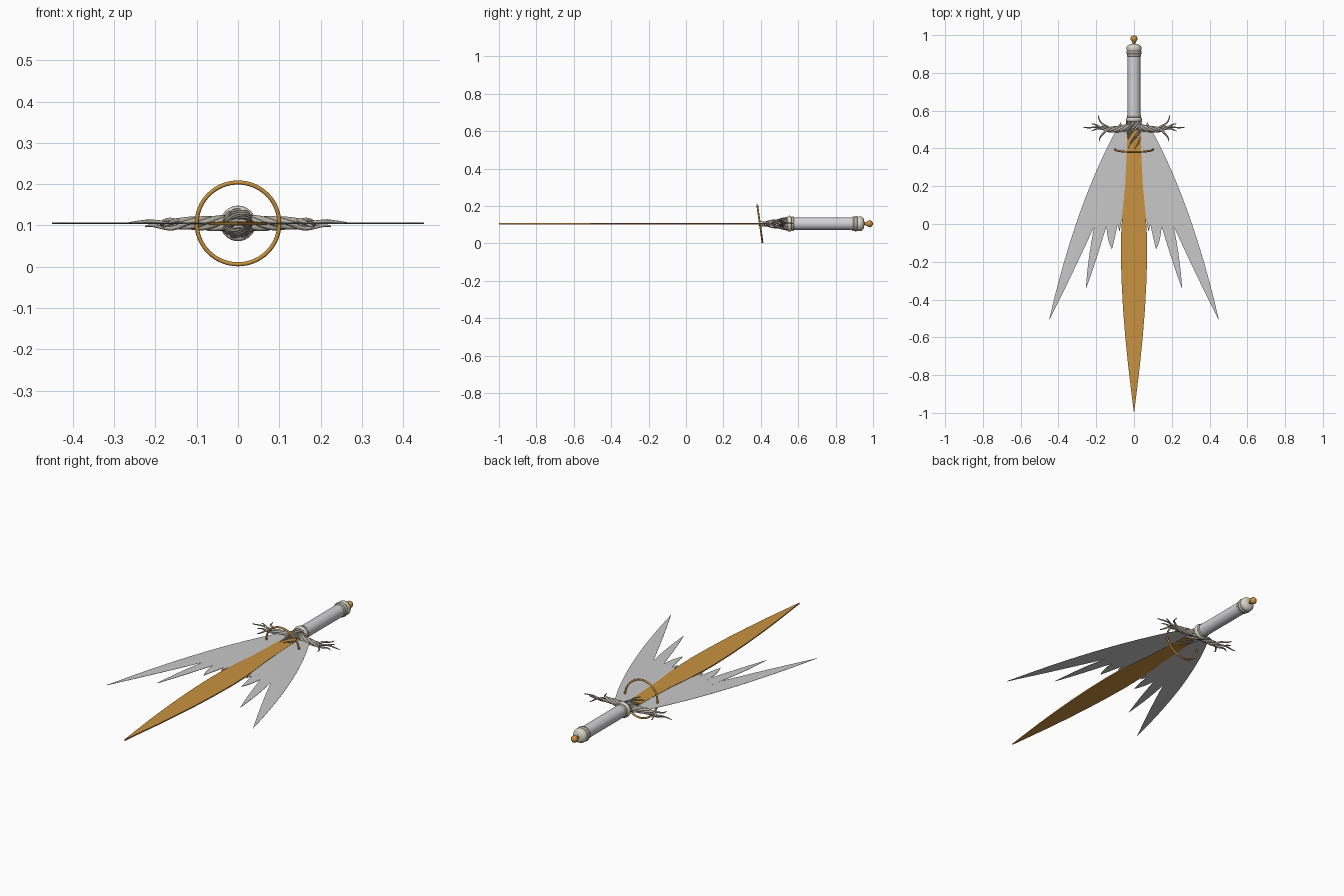
import bpy, bmesh, math
from mathutils import Vector

if "Cube" in bpy.data.objects:
    bpy.data.objects.remove(bpy.data.objects["Cube"])

AXIS_Z = 0.105


def material(name, rgb):
    m = bpy.data.materials.new(name)
    m.use_nodes = True
    m.diffuse_color = (*rgb, 1)
    m.node_tree.nodes["Principled BSDF"].inputs["Base Color"].default_value = (*rgb, 1)
    return m


GOLD = material("warm gold", (0.58, 0.29, 0.05))
STEEL = material("pale steel", (0.58, 0.58, 0.58))
GRIP = material("grip white", (0.64, 0.64, 0.66))
IVORY = material("ivory", (0.68, 0.66, 0.58))
TWIG = material("weathered silver", (0.42, 0.40, 0.34))


def finish(name, bm, mat, angle=40):
    bmesh.ops.recalc_face_normals(bm, faces=bm.faces)
    mesh = bpy.data.meshes.new(name)
    bm.to_mesh(mesh)
    bm.free()
    mesh.materials.append(mat)
    ob = bpy.data.objects.new(name, mesh)
    bpy.context.collection.objects.link(ob)
    bpy.ops.object.select_all(action='DESELECT')
    bpy.context.view_layer.objects.active = ob
    ob.select_set(True)
    bpy.ops.object.shade_smooth_by_angle(angle=math.radians(angle))
    return ob


def loft(name, rings, mat, angle=40):
    """Skin closed rings of points and cap both ends."""
    bm = bmesh.new()
    rows = [[bm.verts.new(p) for p in ring] for ring in rings]
    n = len(rows[0])
    for a, b in zip(rows, rows[1:]):
        for i in range(n):
            bm.faces.new((a[i], a[(i + 1) % n], b[(i + 1) % n], b[i]))
    bm.faces.new(rows[0])
    bm.faces.new(rows[-1])
    return finish(name, bm, mat, angle)


def lathe(name, profile, mat, segs=32):
    """Revolve (y, radius) pairs around the sword's long axis."""
    turns = [2 * math.pi * i / segs for i in range(segs)]
    return loft(name, [[(r * math.cos(t), y, AXIS_Z + r * math.sin(t)) for t in turns]
                       for y, r in profile], mat)


def bead(y, half, r, swell, n=7):
    """Rounded band profile."""
    steps = [math.pi * i / (n - 1) for i in range(n)]
    return [(y - half * math.cos(t), r + swell * math.sin(t)) for t in steps]


def blade_plate(name, edge_a, edge_b, mat, rim, ridge, z=AXIS_Z):
    """Thin plate with a raised centre ridge between two edges."""
    rings = []
    for (ax, ay), (bx, by) in zip(edge_a, edge_b):
        mx, my = (ax + bx) / 2, (ay + by) / 2
        rings.append([(ax, ay, z + rim), (mx, my, z + ridge), (bx, by, z + rim),
                      (bx, by, z - rim), (mx, my, z - ridge), (ax, ay, z - rim)])
    return loft(name, rings, mat, 20)


def bezier(a, c, b, n=16):
    a, c, b = Vector(a), Vector(c), Vector(b)
    return [a * (1 - t) ** 2 + c * 2 * t * (1 - t) + b * t * t
            for t in (i / n for i in range(n + 1))]


def tube(name, points, radii, mat, sides=8):
    """Tapered tube along a path."""
    pts = [Vector(p) for p in points]
    rings = []
    for i, p in enumerate(pts):
        d = (pts[min(i + 1, len(pts) - 1)] - pts[max(i - 1, 0)]).normalized()
        u = d.cross(Vector((0, 0, 1)))
        u = u.normalized() if u.length > 0.01 else Vector((1, 0, 0))
        v = d.cross(u)
        rings.append([p + (u * math.cos(t) + v * math.sin(t)) * radii[i]
                      for t in (2 * math.pi * k / sides for k in range(sides))])
    return loft(name, rings, mat, 60)


# Golden centre blade
outline = [(0.54, 0.035), (0.4, 0.037), (0.2, 0.047), (0.05, 0.062), (-0.05, 0.068),
           (-0.15, 0.07), (-0.3, 0.066), (-0.45, 0.058), (-0.6, 0.046),
           (-0.75, 0.031), (-0.9, 0.013), (-1.0, 0.0005)]
blade_plate("centre_blade", [(-w, y) for y, w in outline], [(w, y) for y, w in outline],
            GOLD, 0.0035, 0.005)

# Feather blades: outer root, outer control, tip, inner control, inner root
feathers = [
    ((0.07, 0.54), (0.30, 0.14), (0.45, -0.51), (0.25, -0.12), (0.03, 0.40)),
    ((0.06, 0.50), (0.23, 0.05), (0.255, -0.344), (0.17, -0.12), (0.03, 0.40)),
    ((0.05, 0.50), (0.20, 0.02), (0.117, -0.135), (0.08, 0.0), (0.02, 0.40)),
    ((0.04, 0.50), (0.13, 0.10), (0.076, -0.04), (0.06, 0.05), (0.01, 0.40)),
]
for side, label in ((1, "left"), (-1, "right")):
    for k, (ro, co, tip, ci, ri) in enumerate(feathers):
        outer = [(side * p.x, p.y) for p in bezier(ro, co, tip)]
        inner = [(side * p.x, p.y) for p in bezier(ri, ci, tip)]
        blade_plate(f"{label}_feather_{k + 1}", outer, inner, STEEL,
                    0.0006 + 0.0003 * k, 0.0016 + 0.0003 * k)

# Ring around the blade, leaning forward at the top
bpy.ops.mesh.primitive_torus_add(major_radius=0.1, minor_radius=0.005, major_segments=64,
                                 minor_segments=10, location=(0, 0.395, AXIS_Z),
                                 rotation=(math.radians(98), 0, 0))
ring = bpy.context.object
ring.name = "blade_ring"
ring.data.materials.append(GOLD)
bpy.ops.object.shade_smooth_by_angle(angle=math.radians(60))

# Grip, collars, pommel and finial
lathe("grip", [(0.54, 0.034), (0.9, 0.034)], GRIP)
lathe("front_collar", bead(0.553, 0.012, 0.034, 0.009), IVORY)
lathe("front_collar_rim", bead(0.571, 0.007, 0.034, 0.004), TWIG)
lathe("rear_collar_rim", bead(0.893, 0.007, 0.033, 0.005), TWIG)
lathe("rear_collar", bead(0.908, 0.010, 0.034, 0.007), TWIG)
lathe("pommel", [(0.912, 0.034), (0.922, 0.039), (0.935, 0.039), (0.945, 0.034),
                 (0.951, 0.024), (0.954, 0.008)], IVORY)
lathe("finial", [(0.95, 0.009), (0.957, 0.007), (0.967, 0.012), (0.976, 0.018),
                 (0.985, 0.019), (0.993, 0.014), (0.998, 0.007), (1.0, 0.001)], GOLD)

# Twisted branch guard: strands share a stem, then split toward their own tips
tips = [(0.27, 0.512, 0.0), (0.19, 0.578, 0.003), (0.185, 0.435, -0.003),
        (0.225, 0.530, 0.008), (0.225, 0.492, -0.008)]
steps = 24
for side, label in ((1, "left"), (-1, "right")):
    for k, (tx, ty, tz) in enumerate(tips):
        stem, bend, tip = Vector((0, 0.525, 0)), Vector((0.13, 0.50, 0)), Vector((tx, ty, tz))
        knee = Vector((0.18, 0.51 + (ty - 0.51) * 0.25, tz))
        path = bezier(stem, (0.06, 0.50, 0), bend, steps // 2)
        path += bezier(bend, knee, tip, steps // 2)[1:]
        pts, radii = [], []
        for i, p in enumerate(path):
            t = i / steps
            a = k * 2 * math.pi / len(tips) + t * 9
            swing = 0.013 * (1 - t) ** 0.5
            pts.append((side * p.x, p.y + swing * math.cos(a),
                        AXIS_Z + p.z + swing * math.sin(a)))
            radii.append(0.0075 * (1 - t) ** 0.6 + 0.0015)
        tube(f"{label}_guard_branch_{k + 1}", pts, radii, TWIG)

# Vines wrapping the blade root, narrowing toward the ring
vines = 9
for k in range(vines):
    pts, radii = [], []
    reach = 0.12 + 0.05 * ((k * 4) % vines) / vines
    for i in range(steps + 1):
        t = i / steps
        a = k * 2 * math.pi / vines + t * 3.6
        pts.append(((0.036 - 0.008 * t) * math.cos(a), 0.55 - reach * t,
                    AXIS_Z + (0.032 - 0.022 * t) * math.sin(a)))
        radii.append(0.0055 * (1 - t) + 0.0015)
    tube(f"root_vine_{k + 1}", pts, radii, TWIG, 6)
